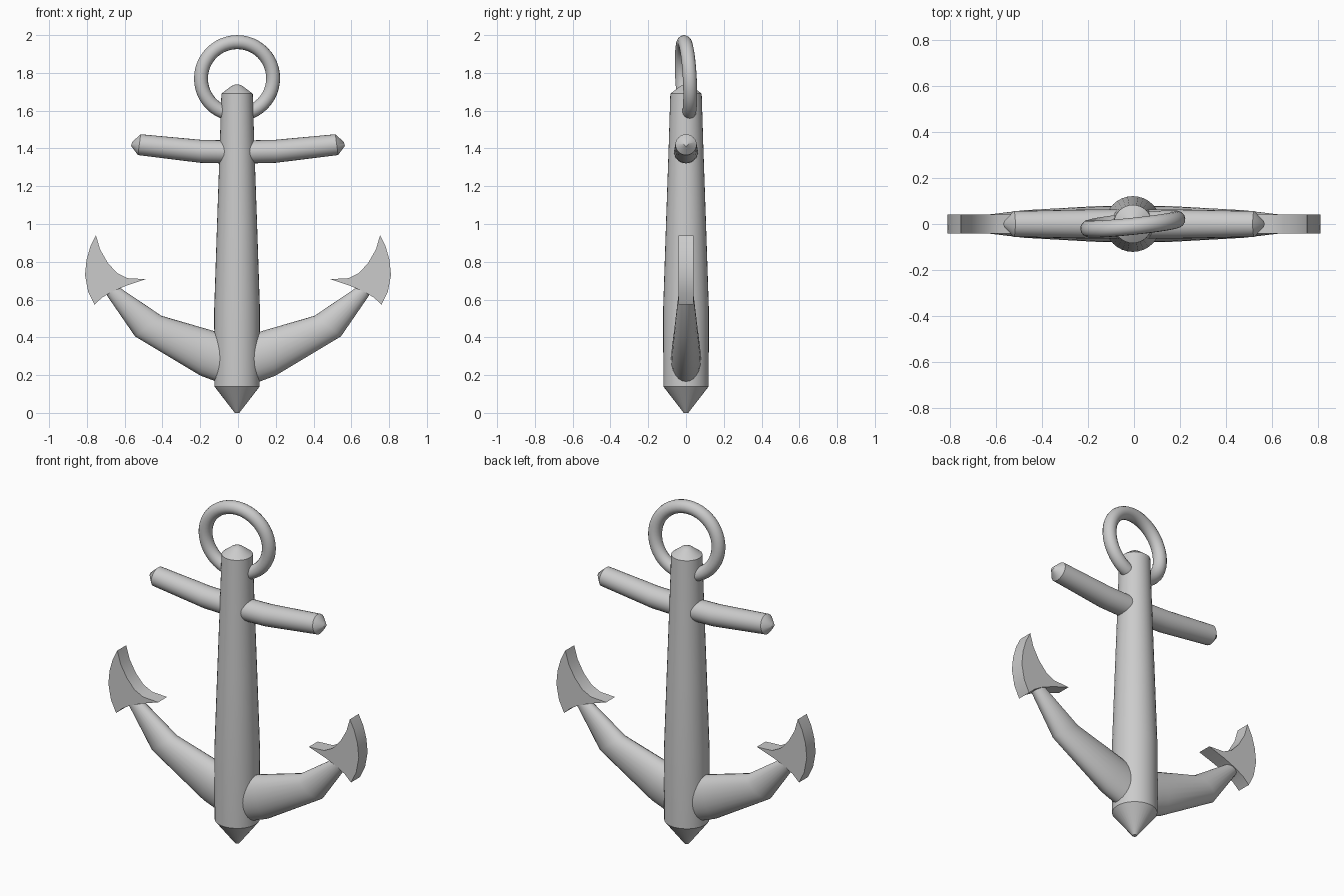
import bpy, bmesh, math
from mathutils import Vector

if "Cube" in bpy.data.objects:
    bpy.data.objects.remove(bpy.data.objects["Cube"])


def finish(name, bm, angle=40):
    bmesh.ops.recalc_face_normals(bm, faces=bm.faces)
    me = bpy.data.meshes.new(name)
    bm.to_mesh(me)
    bm.free()
    ob = bpy.data.objects.new(name, me)
    bpy.context.collection.objects.link(ob)
    bpy.ops.object.select_all(action='DESELECT')
    ob.select_set(True)
    bpy.context.view_layer.objects.active = ob
    bpy.ops.object.shade_smooth_by_angle(angle=math.radians(angle))
    return ob


def loft(name, stations, sides=24, angle=40):
    """Skin ellipses; station = one edge (x, z), opposite edge (x, z), half depth in y."""
    bm = bmesh.new()
    rings = []
    for xa, za, xb, zb, d in stations:
        a, b = Vector((xa, 0, za)), Vector((xb, 0, zb))
        c, h = (a + b) / 2, (a - b) / 2
        ring = []
        for i in range(sides):
            t = 2 * math.pi * i / sides
            ring.append(bm.verts.new(c + h * math.cos(t) + Vector((0, d * math.sin(t), 0))))
        rings.append(ring)
    for r, s in zip(rings, rings[1:]):
        for i in range(sides):
            j = (i + 1) % sides
            bm.faces.new((r[i], r[j], s[j], s[i]))
    bm.faces.new(rings[0])
    bm.faces.new(rings[-1])
    return finish(name, bm, angle)


def flip(stations, s):
    return [(s * xa, za, s * xb, zb, d) for xa, za, xb, zb, d in stations]


# Shank: tapered round post with pointed foot and blunt crown
profile = [(.012, 0), (.12, .14), (.121, .55), (.106, 1.0), (.092, 1.4),
           (.083, 1.69), (.03, 1.73), (.012, 1.738)]
shank = loft("shank", [(r, z, -r, z, r) for r, z in profile], 32, 30)
shank.location.x = -.005

# Stock: gently bent crossbar with conical ends
half = [(.2, 1.446, .2, 1.324, .063), (.515, 1.475, .53, 1.365, .056),
        (.56, 1.435, .566, 1.413, .012)]
loft("stock", flip(half, -1)[::-1] + [(0, 1.441, 0, 1.319, .064)] + half)

# Arms and flukes
arm = [(0, .39, .02, .13, .08), (.14, .437, .2, .198, .077),
       (.405, .514, .545, .405, .06), (.64, .672, .71, .645, .036)]
outline = [(.76, .573), (.793, .64), (.81, .73), (.802, .81), (.782, .88),
           (.752, .94), (.73, .865), (.69, .795), (.64, .74), (.585, .713),
           (.487, .708), (.595, .672), (.67, .64), (.72, .61)]
for side, s in (("right", 1), ("left", -1)):
    loft(side + "_arm", flip(arm, s))
    bm = bmesh.new()
    face = bm.faces.new([bm.verts.new((s * x, -.041, z)) for x, z in outline])
    new = bmesh.ops.extrude_face_region(bm, geom=[face])["geom"]
    bmesh.ops.translate(bm, vec=(0, .082, 0),
                        verts=[v for v in new if isinstance(v, bmesh.types.BMVert)])
    finish(side + "_fluke", bm, 35)

# Shackle ring, slightly twisted and tilted
bpy.ops.mesh.primitive_torus_add(
    major_radius=.192, minor_radius=.037, major_segments=48, minor_segments=16,
    location=(-.005, 0, 1.771), rotation=(math.radians(93), 0, math.radians(6)))
bpy.context.object.name = "ring"
bpy.ops.object.shade_smooth_by_angle(angle=math.radians(60))
